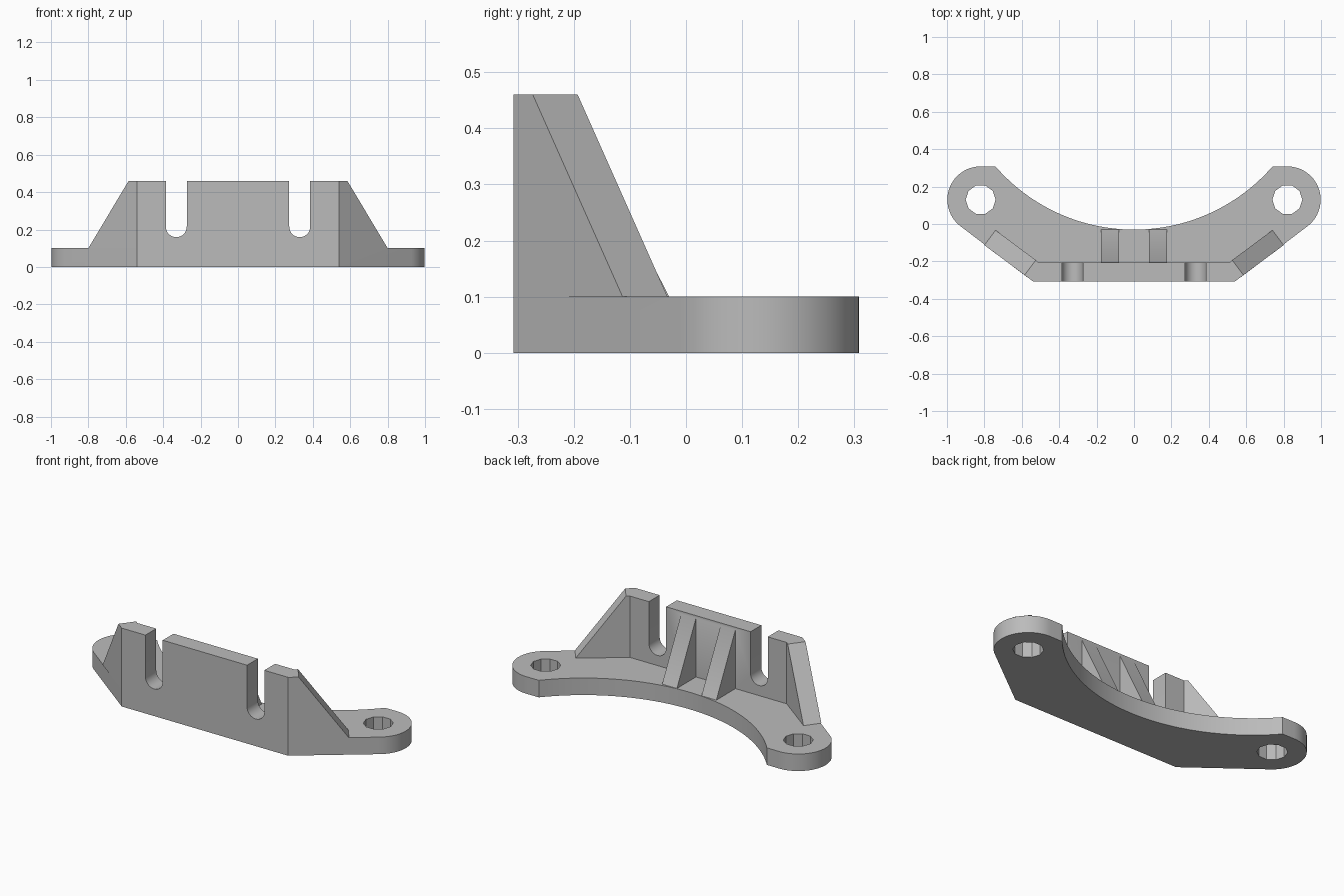
import bpy, bmesh, math
from mathutils import Vector

cube = bpy.data.objects.get("Cube")
if cube:
    bpy.data.objects.remove(cube, do_unlink=True)

grey = bpy.data.materials.new("plain grey")
grey.use_nodes = True
colour = (0.5, 0.5, 0.5, 1)
grey.diffuse_color = colour
grey.node_tree.nodes["Principled BSDF"].inputs["Base Color"].default_value = colour

PLATE, TOP = 0.1, 0.46
FRONT, WALL_BACK = -0.307, -0.207
EYE, EYE_R = Vector((0.82, 0.13)), 0.178


def loft(name, lower, upper):
    """Closed solid between two matching loops of 3D points."""
    bm = bmesh.new()
    a = [bm.verts.new(p) for p in lower]
    b = [bm.verts.new(p) for p in upper]
    bm.faces.new(a)
    bm.faces.new(b)
    for i in range(len(a)):
        j = (i + 1) % len(a)
        bm.faces.new((a[i], a[j], b[j], b[i]))
    bmesh.ops.recalc_face_normals(bm, faces=bm.faces)
    mesh = bpy.data.meshes.new(name)
    bm.to_mesh(mesh)
    bm.free()
    mesh.materials.append(grey)
    obj = bpy.data.objects.new(name, mesh)
    bpy.context.collection.objects.link(obj)
    return obj


def level(points, z):
    return [(x, y, z) for x, y in points]


def along_y(points, y):
    return [(x, y, z) for x, z in points]


def arc(cx, cy, r, start, end, steps):
    angles = [math.radians(start + (end - start) * i / steps) for i in range(steps + 1)]
    return [(cx + r * math.cos(t), cy + r * math.sin(t)) for t in angles]


def mirrored(points):
    """Right-hand half followed by its reflection, as one loop."""
    return points + [(-p[0], *p[1:]) for p in reversed(points)]


def apply_boolean(obj, other, operation):
    mod = obj.modifiers.new(operation.lower(), "BOOLEAN")
    mod.operation, mod.solver, mod.object = operation, "EXACT", other
    bpy.context.view_layer.objects.active = obj
    bpy.ops.object.modifier_apply(modifier=mod.name)
    bpy.data.objects.remove(other, do_unlink=True)


# Base plate: angled front, rounded ears, concave back
half = [(0.54, FRONT)] + arc(*EYE, EYE_R, -53, 90, 28)
half += arc(0, 0.951, 0.981, -41, -88.5, 24)
outline = mirrored(half)
bracket = loft("mounting_bracket", level(outline, 0), level(outline, PLATE))

# Upright wall with slanted wings
foot = [(0.54, FRONT), (0.80, -0.113), (0.74, -0.033), (0.509, WALL_BACK)]
crest = [(0.54, FRONT), (0.585, -0.273), (0.525, -0.193), (0.509, WALL_BACK)]
wall = loft("wall", mirrored(level(foot, PLATE)), mirrored(level(crest, TOP)))
apply_boolean(bracket, wall, "UNION")

for side in (-1, 1):
    # Sloping rib behind the wall
    profile = [(WALL_BACK - 0.02, 0.05), (-0.03, 0.05), (-0.03, PLATE),
               (WALL_BACK, 0.445), (WALL_BACK - 0.02, 0.445)]
    rib = loft("rib", [(side * 0.08, y, z) for y, z in profile],
               [(side * 0.176, y, z) for y, z in profile])
    apply_boolean(bracket, rib, "UNION")

    # Ten-sided bolt hole in the ear
    ring = arc(side * EYE.x, EYE.y, 0.08, 0, 324, 9)
    hole = loft("hole_cutter", level(ring, -0.1), level(ring, 0.2))
    apply_boolean(bracket, hole, "DIFFERENCE")

    # Round-bottomed slot, open at the top
    x = side * 0.33
    u_shape = arc(x, 0.215, 0.056, 180, 360, 16) + [(x + 0.056, 0.6), (x - 0.056, 0.6)]
    slot = loft("slot_cutter", along_y(u_shape, -0.4), along_y(u_shape, -0.15))
    apply_boolean(bracket, slot, "DIFFERENCE")

# Merge coplanar faces and shade the curves
bm = bmesh.new()
bm.from_mesh(bracket.data)
bmesh.ops.remove_doubles(bm, verts=bm.verts, dist=0.0002)
bmesh.ops.dissolve_limit(bm, angle_limit=math.radians(0.5), verts=bm.verts, edges=bm.edges)
bm.to_mesh(bracket.data)
bm.free()
bpy.ops.object.select_all(action="DESELECT")
bracket.select_set(True)
bpy.context.view_layer.objects.active = bracket
bpy.ops.object.shade_smooth_by_angle(angle=math.radians(30))
